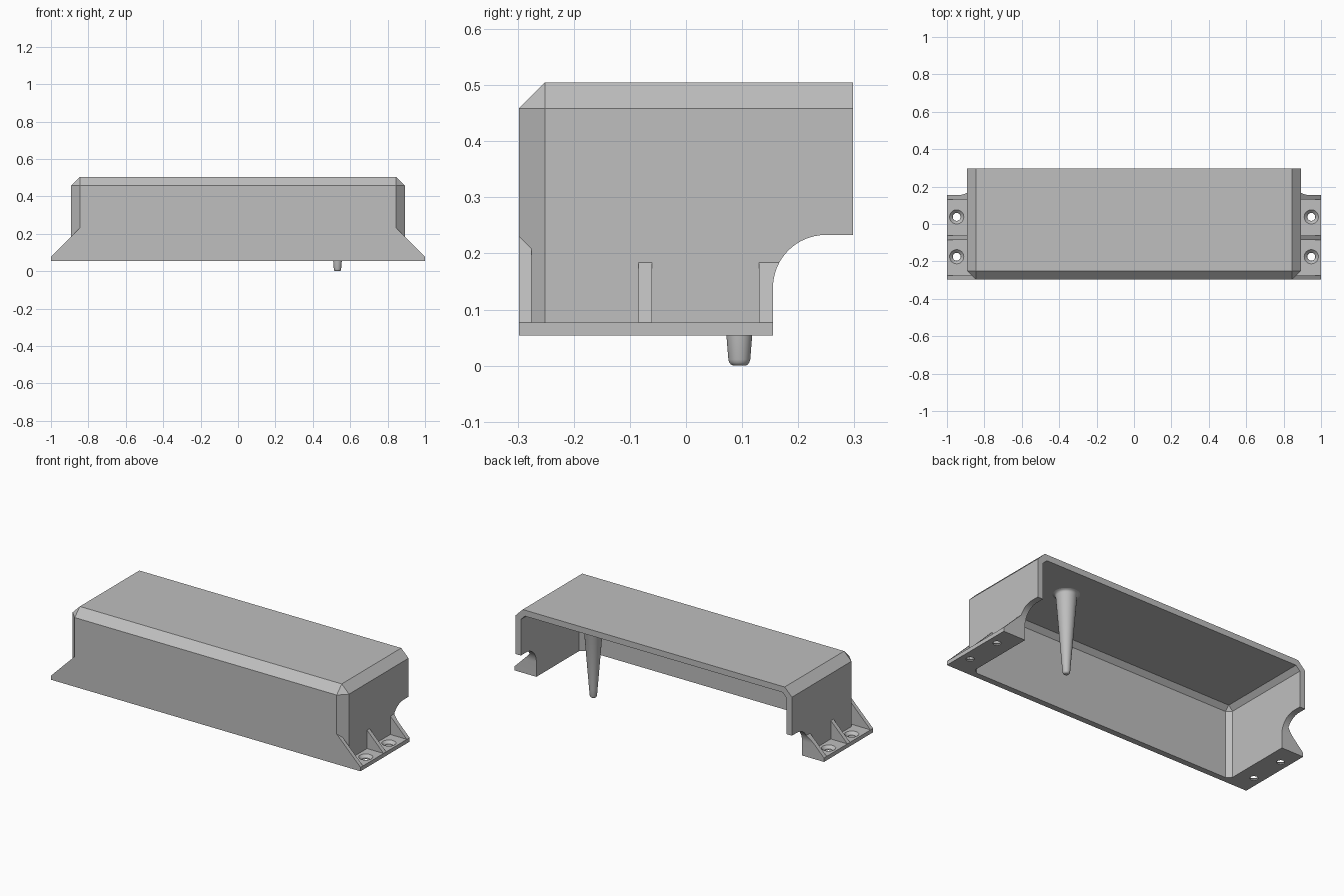
import bpy, bmesh, math

if "Cube" in bpy.data.objects:
    bpy.data.objects.remove(bpy.data.objects["Cube"])

grey = bpy.data.materials.new("plain grey")
grey.diffuse_color = (0.52, 0.52, 0.52, 1)
grey.use_nodes = True
grey.node_tree.nodes["Principled BSDF"].inputs["Base Color"].default_value = grey.diffuse_color

W, Y, Z0, Z1 = 0.893, 0.298, 0.054, 0.505   # half width, half depth, base and top
C, T = 0.047, 0.035                         # chamfer, wall thickness


def hull(name, points):
    """Convex solid around a few points."""
    bm = bmesh.new()
    for p in points:
        bm.verts.new(p)
    bmesh.ops.convex_hull(bm, input=bm.verts)
    bmesh.ops.dissolve_limit(bm, angle_limit=0.01, verts=bm.verts, edges=bm.edges)
    bmesh.ops.recalc_face_normals(bm, faces=bm.faces)
    me = bpy.data.meshes.new(name)
    bm.to_mesh(me)
    bm.free()
    me.materials.append(grey)
    ob = bpy.data.objects.new(name, me)
    bpy.context.collection.objects.link(ob)
    return ob


def chamfered_box(name, w, front, back, z0, z1, c):
    pts = []
    for s in (-1, 1):
        for z in (z0, z1 - c):
            pts += [(s * w, back, z), (s * w, front + c, z), (s * (w - c), front, z)]
        pts += [(s * (w - c), back, z1), (s * (w - c), front + c, z1)]
    return hull(name, pts)


def combine(target, tool, op):
    mod = target.modifiers.new(op, 'BOOLEAN')
    mod.operation, mod.object, mod.solver = op, tool, 'EXACT'
    bpy.context.view_layer.objects.active = target
    bpy.ops.object.modifier_apply(modifier=mod.name)
    bpy.data.objects.remove(tool)


def ring(x, y, z, r, n=32):
    return [(x + r * math.cos(2 * math.pi * i / n),
             y + r * math.sin(2 * math.pi * i / n), z) for i in range(n)]


# Outer housing
body = chamfered_box("housing", W, -Y, Y, Z0, Z1, C)

# Mounting flanges and 45 degree gusset ribs on both sides
FT = 0.077
for s in (-1, 1):
    flange = hull("flange", [(s * x, y, z) for x in (W - 0.025, 1)
                             for y in (-Y, 0.17) for z in (Z0, FT)])
    combine(body, flange, 'UNION')
    for y0, y1, x0 in ((-Y, -0.275, W - C - 0.002), (-0.085, -0.061, W - 0.02),
                       (0.13, 0.18, W - 0.02)):
        rib = hull("rib", [p for y in (y0, y1) for p in (
            (s * x0, y, Z0), (s, y, Z0), (s, y, FT), (s * x0, y, FT + 1 - x0))])
        combine(body, rib, 'UNION')

# Hollow inside, open at the back and bottom
combine(body, chamfered_box("cavity", W - T, -Y + T, Y + 0.1, -0.1, Z1 - T, 0.026),
        'DIFFERENCE')

# Rounded notch at the lower back of the sides
R, NY, NZ = 0.094, 0.155, 0.233
notch = [(NY, -0.1), (0.5, -0.1), (0.5, NZ)]
for i in range(17):
    a = math.pi / 2 * i / 16
    notch.append((NY + R - R * math.cos(a), NZ - R + R * math.sin(a)))
combine(body, hull("notch", [(x, y, z) for x in (-1.2, 1.2) for y, z in notch]),
        'DIFFERENCE')

# Countersunk screw holes
for s in (-1, 1):
    for y in (0.038, -0.175):
        x = s * 0.948
        combine(body, hull("hole", ring(x, y, 0, 0.021) + ring(x, y, 0.1, 0.021)),
                'DIFFERENCE')
        combine(body, hull("sink", ring(x, y, 0.061, 0.022) + ring(x, y, 0.081, 0.042)),
                'DIFFERENCE')

# Tapered peg with rounded tip and a small fillet at the ceiling
PX, PY, top = 0.532, 0.095, Z1 - T
profile = [(0, 0), (0.011, 0), (0.015, 0.002), (0.018, 0.006), (0.0195, 0.011),
           (0.023, Z0), (0.055, top - 0.014), (0.057, top - 0.008),
           (0.062, top - 0.003), (0.071, top), (0.071, top + 0.004), (0, top + 0.004)]
bm = bmesh.new()
vs = [bm.verts.new((PX + r, PY, z)) for r, z in profile]
es = [bm.edges.new(e) for e in zip(vs, vs[1:])]
bmesh.ops.spin(bm, geom=vs + es, cent=(PX, PY, 0), axis=(0, 0, 1),
               angle=2 * math.pi, steps=40)
bmesh.ops.remove_doubles(bm, verts=bm.verts, dist=1e-5)
bmesh.ops.recalc_face_normals(bm, faces=bm.faces)
me = bpy.data.meshes.new("peg")
bm.to_mesh(me)
bm.free()
me.materials.append(grey)
peg = bpy.data.objects.new("peg", me)
bpy.context.collection.objects.link(peg)

# Smooth curved faces, keep sharp edges
for ob in (body, peg):
    bpy.ops.object.select_all(action='DESELECT')
    ob.select_set(True)
    bpy.context.view_layer.objects.active = ob
    bpy.ops.object.shade_smooth_by_angle(angle=math.radians(30))
